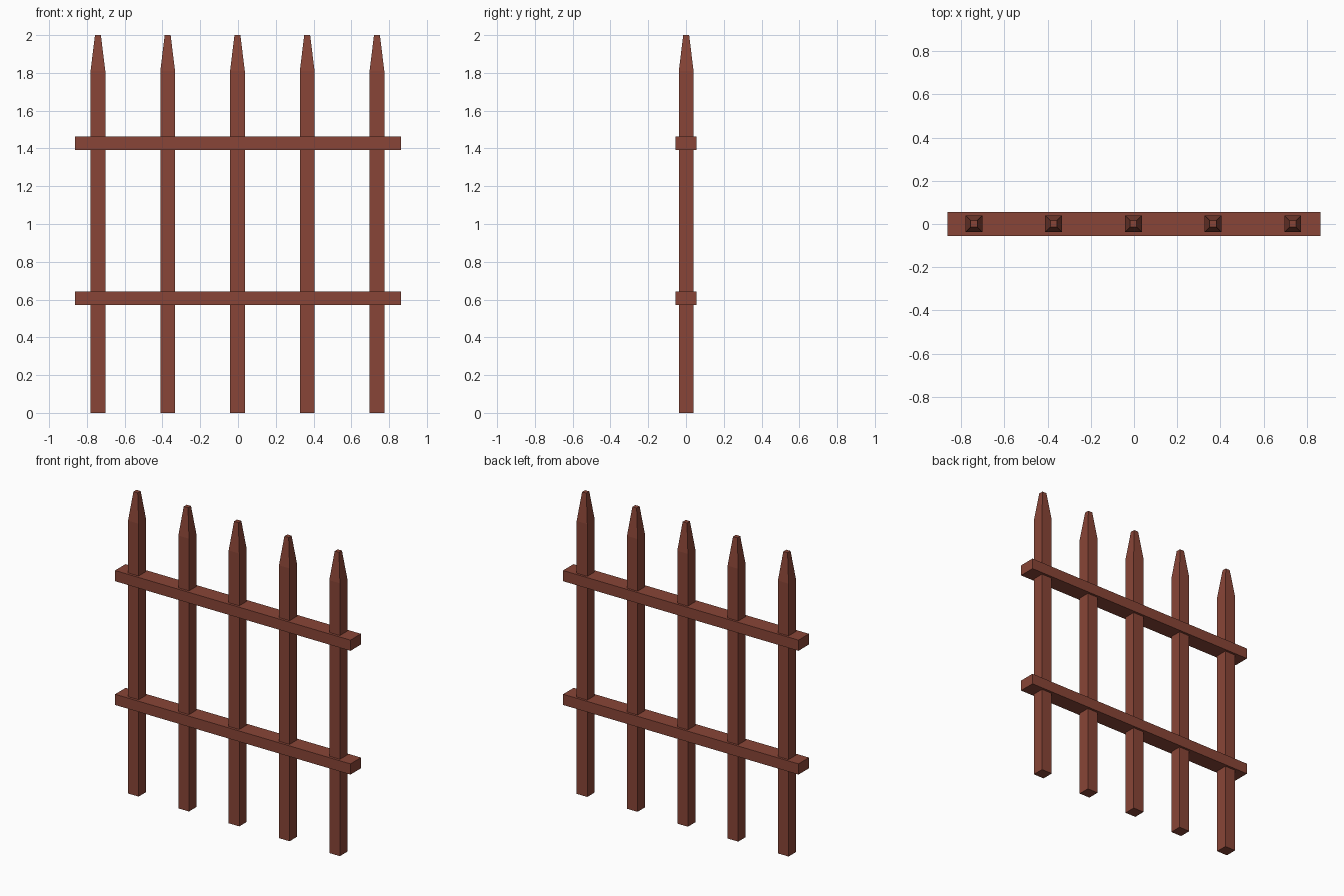
import bpy, bmesh
from mathutils import Vector

if "Cube" in bpy.data.objects:
    bpy.data.objects.remove(bpy.data.objects["Cube"])

wood = bpy.data.materials.new("red_brown_wood")
wood.diffuse_color = (0.25, 0.06, 0.038, 1)
wood.use_nodes = True
wood.node_tree.nodes["Principled BSDF"].inputs["Base Color"].default_value = wood.diffuse_color


def finish(name, bm, location):
    mesh = bpy.data.meshes.new(name)
    bm.to_mesh(mesh)
    bm.free()
    mesh.materials.append(wood)
    obj = bpy.data.objects.new(name, mesh)
    obj.location = location
    bpy.context.collection.objects.link(obj)


def box(size, center_z=0):
    bm = bmesh.new()
    bmesh.ops.create_cube(bm, size=1)
    bmesh.ops.scale(bm, vec=size, verts=bm.verts)
    bmesh.ops.translate(bm, vec=(0, 0, center_z), verts=bm.verts)
    return bm


# Square pickets, top face extruded and tapered to a small blunt point
SHAFT, TIP, WIDTH, TIP_WIDTH = 1.81, 2.0, 0.078, 0.012
for i in range(5):
    bm = box((WIDTH, WIDTH, SHAFT), SHAFT / 2)
    bm.normal_update()
    top = max(bm.faces, key=lambda f: f.calc_center_median().z)
    bmesh.ops.inset_region(bm, faces=[top], thickness=(WIDTH - TIP_WIDTH) / 2)
    bmesh.ops.translate(bm, vec=Vector((0, 0, TIP - SHAFT)), verts=top.verts)
    finish(f"picket_{i + 1}", bm, (-0.003 + (i - 2) * 0.3693, 0.001, 0))

# Horizontal rails that the pickets pass through
for name, z in (("lower_rail", 0.607), ("upper_rail", 1.428)):
    finish(name, box((1.728, 0.11, 0.071)), (0, 0, z))
